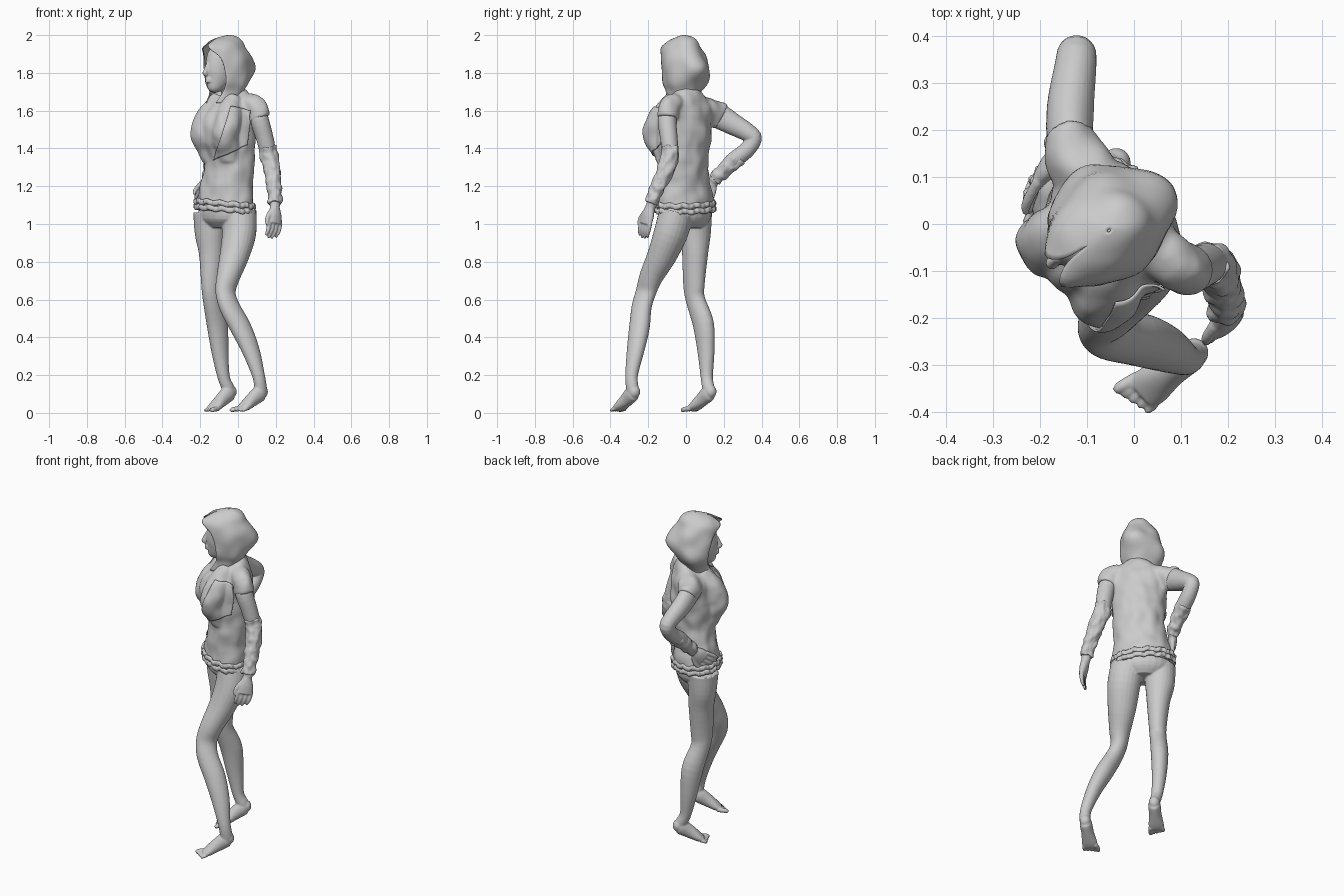
import bpy, bmesh, math
from mathutils import Vector, noise

if "Cube" in bpy.data.objects:
    bpy.data.objects.remove(bpy.data.objects["Cube"])

grey = bpy.data.materials.new("plain grey")
grey.diffuse_color = (0.6, 0.6, 0.6, 1)
grey.use_nodes = True
grey.node_tree.nodes["Principled BSDF"].inputs["Base Color"].default_value = grey.diffuse_color

L, F = Vector((.707, -.707, 0)), Vector((-.707, -.707, 0))    # torso left / forward
HL, HF = Vector((.57, -.82, 0)), Vector((-.82, -.57, 0))      # head left / forward


def resample(pts, sub):
    out, n = [], len(pts)
    for i in range(n - 1):
        p = [pts[max(0, min(n - 1, i + k))] for k in (-1, 0, 1, 2)]
        for j in range(sub):
            t = j / sub
            out.append([.5 * (2 * b + (c - a) * t + (2 * a - 5 * b + 4 * c - d) * t * t
                              + (3 * b - a - 3 * c + d) * t ** 3) for a, b, c, d in zip(*p)])
    return out + [list(pts[-1])]


def loft(bm, pts, side=(1, 0, 0), n=24, sub=4):
    """Capped tube through (x, y, z, side radius, other radius)."""
    rows = resample([p if len(p) == 5 else (*p, p[3]) for p in pts], sub)
    rings = []
    for i, r in enumerate(rows):
        t = (Vector(rows[min(i + 1, len(rows) - 1)][:3]) - Vector(rows[max(i - 1, 0)][:3])).normalized()
        u = Vector(side)
        u = (u - t * u.dot(t)).normalized()
        v = t.cross(u)
        rings.append([bm.verts.new(Vector(r[:3]) + u * (r[3] * math.cos(a)) + v * (r[4] * math.sin(a)))
                      for a in (2 * math.pi * k / n for k in range(n))])
    for p, q in zip(rings, rings[1:]):
        for k in range(n):
            bm.faces.new((p[k], p[(k + 1) % n], q[(k + 1) % n], q[k]))
    bm.faces.new(rings[0][::-1])
    bm.faces.new(rings[-1])


def ball(bm, c, r, scale=(1, 1, 1)):
    for v in bmesh.ops.create_uvsphere(bm, u_segments=20, v_segments=12, radius=r)["verts"]:
        v.co = Vector(c) + Vector([a * b for a, b in zip(v.co, scale)])


def finish(name, bm, voxel=0, amp=0, freq=10, smooth=2, thick=0, wrap=None):
    bmesh.ops.recalc_face_normals(bm, faces=bm.faces)
    me = bpy.data.meshes.new(name)
    bm.to_mesh(me)
    bm.free()
    ob = bpy.data.objects.new(name, me)
    bpy.context.collection.objects.link(ob)
    if voxel:       # merge overlapping forms into one skin
        m = ob.modifiers.new("merge", 'REMESH')
        m.mode, m.voxel_size = 'VOXEL', voxel
        s = ob.modifiers.new("soften", 'SMOOTH')
        s.factor, s.iterations = .5, smooth
        bpy.context.view_layer.update()
        me = bpy.data.meshes.new_from_object(ob.evaluated_get(bpy.context.evaluated_depsgraph_get()))
        ob.modifiers.clear()
        ob.data = me
    if amp:         # cloth wrinkles
        move = [v.normal * (amp * noise.noise(Vector((v.co.x, v.co.y, v.co.z * .8)) * freq)) for v in me.vertices]
        for v, d in zip(me.vertices, move):
            v.co += d
    if wrap:        # press back onto another garment
        s = ob.modifiers.new("lie on", 'SHRINKWRAP')
        s.target, s.wrap_method, s.wrap_mode, s.offset = wrap, 'PROJECT', 'ABOVE_SURFACE', .007
        s.use_project_y, s.use_positive_direction, s.use_negative_direction = True, True, False
    if thick:
        s = ob.modifiers.new("cloth", 'SOLIDIFY')
        s.thickness, s.offset = thick, 0
    me.materials.clear()
    me.materials.append(grey)
    for p in me.polygons:
        p.use_smooth, p.material_index = True, 0
    return ob


def foot(bm, heel, d, big):
    d = Vector((*d, 0)).normalized()
    s = Vector((-d.y, d.x, 0))
    h = Vector((*heel, 0))
    at = lambda t, k, z: (*(h + d * t + s * k)[:2], z)
    ball(bm, at(.022, 0, .112), .031, (1, 1, 1.15))
    loft(bm, [(*at(t, 0, z), a, b) for t, z, a, b in
              ((.008, .112, .02, .027), (.035, .105, .034, .044), (.085, .072, .035, .038),
               (.135, .037, .043, .026), (.162, .022, .04, .017))], s)
    for i in range(5):
        k, end = (.037 - .0185 * i) * big, .204 - .006 * i
        r = .0135 if i == 0 else .0095
        loft(bm, [(*at(.145, k * .85, .023), r), (*at(end - .017, k, .018), r), (*at(end, k, .011), r * .7)], s, 10)


def hand(bm, wrist, knuckle, bend, tip, side, thumb):
    w, kn, be, ti = map(Vector, (wrist, knuckle, bend, tip))
    s = Vector(side)
    d = (kn - w).normalized()
    s = (s - d * s.dot(d)).normalized()
    loft(bm, [(*w, .026, .024), (*w.lerp(kn, .5), .042, .025), (*kn, .046, .019)], s)
    for i in range(4):
        o = s * (.036 - .024 * i)
        e = ti.lerp(be, .25 if i in (0, 3) else 0)
        loft(bm, [(*(kn + o - d * .01), .0125), (*(be + o), .011), (*(e + o * .9), .007)], s, 10)
    b = w.lerp(kn, .35) + s * .027 * thumb
    loft(bm, [(*b, .015), (*(b + d * .04 + s * .025 * thumb), .012), (*(b + d * .075 + s * .026 * thumb), .008)], s, 10)


# legs and hips
bm = bmesh.new()
loft(bm, [(.005, -.05, 1.06, .095, .09), (.006, -.081, .95, .093, .087), (-.02, -.129, .83, .08, .075),
          (-.052, -.185, .72, .06, .064), (-.066, -.212, .64, .047, .06), (-.044, -.235, .56, .047, .06),
          (.015, -.247, .45, .05, .06), (.068, -.267, .33, .042, .051), (.108, -.288, .2, .032, .035),
          (.12, -.284, .13, .031, .035), (.122, -.28, .1, .028, .03)], L)
loft(bm, [(-.147, .048, 1.06, .09, .09), (-.147, .05, .95, .083, .08), (-.138, .048, .84, .066, .071),
          (-.138, .042, .68, .05, .063), (-.135, .05, .6, .047, .055), (-.11, .092, .47, .049, .062),
          (-.095, .106, .32, .041, .048), (-.076, .11, .19, .032, .033), (-.052, .119, .13, .031, .034),
          (-.045, .124, .1, .028, .03)], L)
loft(bm, [(-.07, 0, .98, .09, .075), (-.07, 0, 1.03, .15, .115), (-.07, -.005, 1.12, .155, .118)], L)
foot(bm, (.145, -.26), (-.79, -.61), -1)
foot(bm, (-.022, .146), (-.72, -.7), 1)
finish("legs_and_feet", bm, .005)

# left arm hanging, right arm with hand on hip
bm = bmesh.new()
loft(bm, [(.085, -.085, 1.63, .05), (.113, -.1, 1.55, .05), (.143, -.09, 1.45, .046), (.163, -.084, 1.36, .043),
          (.183, -.115, 1.27, .042), (.194, -.16, 1.17, .034), (.195, -.19, 1.08, .025)])
hand(bm, (.195, -.19, 1.09), (.195, -.215, 1.0), (.187, -.222, .965), (.168, -.225, .925), (-.75, -.65, 0), 1)
finish("left_arm", bm, .0045)
bm = bmesh.new()
loft(bm, [(-.115, .1, 1.6, .053, .063), (-.135, .17, 1.573, .05, .067), (-.135, .25, 1.528, .05, .058),
          (-.125, .33, 1.482, .045, .048), (-.122, .36, 1.45, .042), (-.125, .32, 1.39, .043),
          (-.135, .25, 1.335, .043), (-.147, .18, 1.265, .034), (-.155, .145, 1.225, .026)])
hand(bm, (-.156, .15, 1.23), (-.192, .105, 1.175), (-.212, .065, 1.15), (-.218, .03, 1.13), (0, 0, 1), -1)
finish("right_arm", bm, .0045)

# head and neck
bm = bmesh.new()
hc = Vector((-.078, -.016, 0))
at = lambda f, z, s=0: (*(hc + HF * f + HL * s)[:2], z)
loft(bm, [(-.03, .005, 1.6, .06), (-.045, -.005, 1.68, .043), (-.065, -.015, 1.78, .045)], HL)
loft(bm, [(*at(f, z), a, b) for z, f, a, b in
          ((1.7, .07, .016, .018), (1.718, .062, .036, .038), (1.77, .035, .06, .074), (1.83, .015, .07, .09),
           (1.89, 0, .07, .09), (1.93, -.005, .055, .072), (1.95, -.005, .03, .04))], HL)
loft(bm, [(*at(.1, 1.85), .008), (*at(.113, 1.815), .011), (*at(.117, 1.798), .014), (*at(.1, 1.785), .01)], HL, 12)
for z in (1.755, 1.768):
    loft(bm, [(*at(.09, z, -.022), .004), (*at(.106, z), .008), (*at(.09, z, .022), .004)], (0, 0, 1), 12)
finish("head_and_neck", bm, .005, smooth=1)

# sleeveless top with bust and shoulder caps
bm = bmesh.new()
loft(bm, [(-.07, -.005, 1.07, .172, .13), (-.068, -.005, 1.13, .168, .127), (-.057, -.012, 1.22, .154, .118),
          (-.048, -.014, 1.32, .145, .12), (-.048, -.012, 1.42, .151, .126), (-.045, -.005, 1.52, .155, .127),
          (-.027, .006, 1.6, .156, .103), (-.02, .01, 1.665, .115, .074), (-.03, .008, 1.71, .058, .055)], L, 40)
chest = Vector((-.05, -.02, 0))
for s in (-1, 0, 1):
    d = .068 if s else .055
    loft(bm, [(*(chest + F * f + L * w * s)[:2], z, r, r * .9) for z, f, w, r in
              ((1.67, .02, .04, .045), (1.6, .058, .06, .066), (1.53, .093, .071, .075), (1.47, d + .04, .072, .075),
               (1.41, .078, .068, .068), (1.34, .06, .06, .058))], L)
loft(bm, [(.05, -.05, 1.64, .052), (.092, -.09, 1.622, .057), (.117, -.1, 1.56, .056)])
loft(bm, [(-.07, .07, 1.625, .058), (-.12, .13, 1.598, .066), (-.138, .185, 1.567, .056, .073)])
top = finish("top", bm, .0075, amp=.009, freq=16, smooth=14)

# rolled hem: two wavy bands around the hips
for j in range(2):
    bm = bmesh.new()
    rings = []
    for i in range(150):
        a = 2 * math.pi * i / 150
        w = .003 * math.sin(17 * a + j * 2) + .003 * math.sin(31 * a)
        c = Vector((-.07, -.005, 0)) + L * math.cos(a) * (.174 + w) + F * math.sin(a) * (.132 + w)
        c.z = 1.108 - .03 * j - .09 * (c.x + .07) + .004 * math.sin(13 * a + j)
        out = (L * math.cos(a) + F * math.sin(a)).normalized()
        rings.append([bm.verts.new(c + out * .009 * math.cos(b) + Vector((0, 0, .015 * math.sin(b))))
                      for b in (math.pi * k / 5 for k in range(10))])
    for i in range(150):
        p, q = rings[i], rings[(i + 1) % 150]
        for k in range(10):
            bm.faces.new((p[k], p[(k + 1) % 10], q[(k + 1) % 10], q[k]))
    finish("hem_band_%d" % (j + 1), bm)

# crumpled cuffs
cuffs = {"left_sleeve": [(.155, -.088, 1.41, .046), (.165, -.085, 1.35, .046), (.183, -.115, 1.27, .044),
                         (.194, -.16, 1.17, .038), (.195, -.182, 1.11, .037)],
         "right_sleeve": [(-.13, .28, 1.355, .045), (-.138, .23, 1.31, .042), (-.148, .175, 1.26, .038),
                          (-.153, .15, 1.235, .036)]}
for name, pts in cuffs.items():
    bm = bmesh.new()
    loft(bm, pts, n=32, sub=10)
    finish(name, bm, .005, amp=.01, freq=32, smooth=1)

# hood: open-fronted shell, peaked at the brow, the back and the right side
rows = resample([(1.64, .078, .085, .03, 32), (1.70, .09, .09, .005, 44), (1.75, .112, .115, 0, 54),
                 (1.82, .118, .132, -.003, 52), (1.88, .113, .13, .004, 44), (1.93, .098, .118, .022, 22),
                 (1.965, .073, .09, .012, 4), (1.985, .04, .05, .0, 0), (1.994, .002, .003, -.002, 0)], 4)
bm = bmesh.new()
grid = []
for z, a, b, f, op in rows:
    o = math.radians(max(op, 0))
    line = []
    for k in range(49):
        p = o + (2 * math.pi - 2 * o) * k / 48
        g = 1 + .02 * math.cos(5 * p + 9 * z)
        back = .03 * max(0, -math.cos(p)) ** 6 * math.exp(-((z - 1.82) / .05) ** 2)
        brow = .02 * max(0, math.cos(p)) ** 8 * math.exp(-((z - 1.93) / .03) ** 2)
        flare = .03 * max(0, -math.sin(p)) ** 4 * math.exp(-((z - 1.77) / .06) ** 2)
        left = 1 - .12 * max(0, math.sin(p))
        c = Vector((-.055, -.015, z)) + HF * (f + b * g * math.cos(p) - back + brow) \
            + HL * (a * g * left * math.sin(p) - flare)
        line.append(bm.verts.new(c))
    grid.append(line)
for p, q in zip(grid, grid[1:]):
    for k in range(48):
        bm.faces.new((p[k], p[k + 1], q[k + 1], q[k]))
bmesh.ops.remove_doubles(bm, verts=bm.verts, dist=.0005)
finish("hood", bm, amp=.01, freq=13, thick=.005)

# open jacket flap draped over the left chest
bm = bmesh.new()
A, B, C, D = map(Vector, ((-.04, -.4, 1.62), (.07, -.4, 1.6), (.045, -.4, 1.42), (-.125, -.4, 1.34)))
N = 24
g = [[bm.verts.new(A.lerp(B, i / N).lerp(D.lerp(C, i / N), j / N)) for i in range(N + 1)] for j in range(N + 1)]
for j in range(N):
    for i in range(N):
        bm.faces.new((g[j][i], g[j][i + 1], g[j + 1][i + 1], g[j + 1][i]))
finish("chest_flap", bm, thick=.005, wrap=top)
